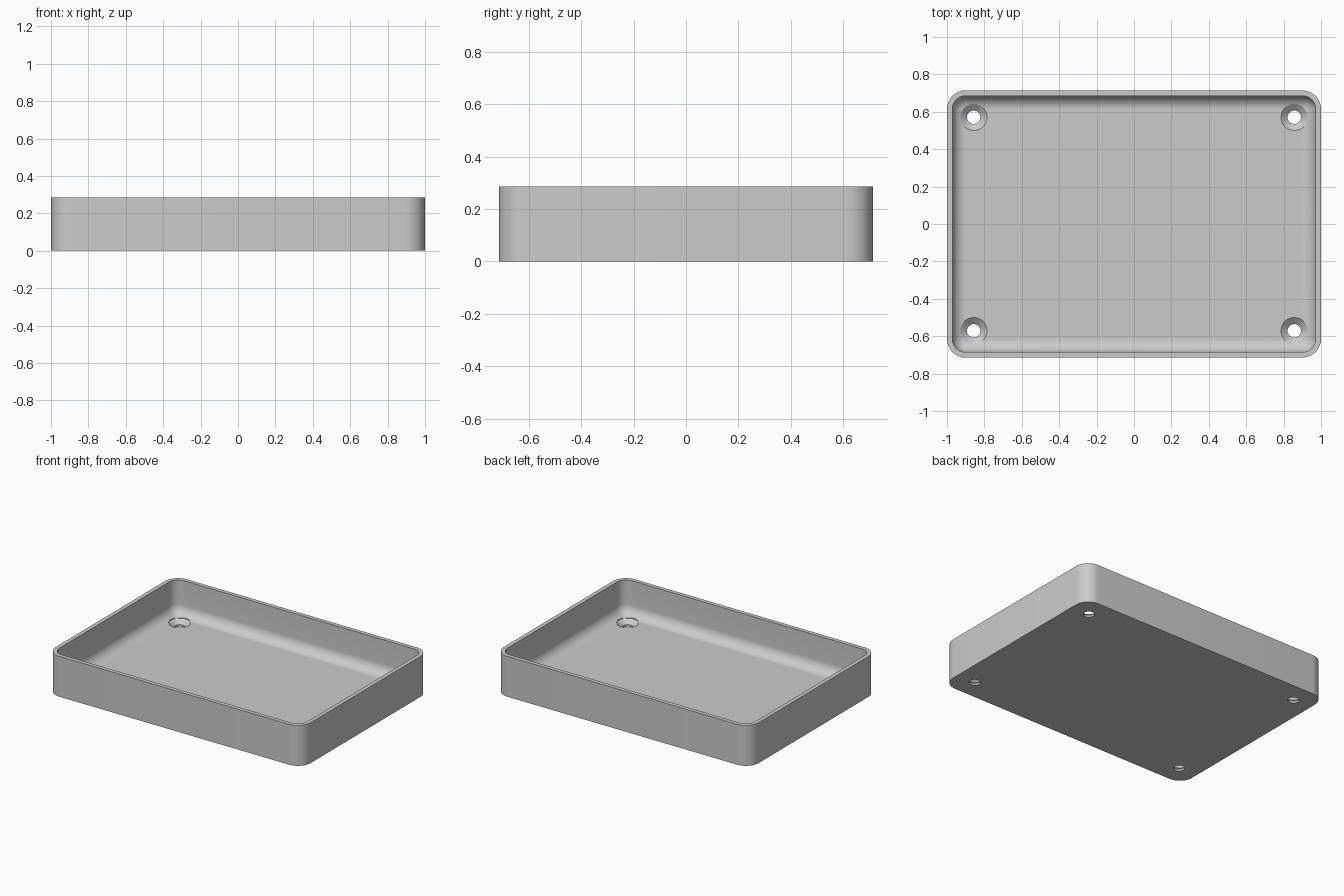
import bpy
import bmesh
from math import sin, cos, pi

HALF_X, HALF_Y, HEIGHT = 1.0, 0.714, 0.286
CORNER, WALL, FLOOR = 0.1, 0.0286, 0.043
FILLET = CORNER - WALL
HOLE_X, HOLE_Y = 0.857, 0.571
STEPS = 12

if "Cube" in bpy.data.objects:
    bpy.data.objects.remove(bpy.data.objects["Cube"], do_unlink=True)

grey = bpy.data.materials.new("plain grey")
colour = (0.6, 0.6, 0.6, 1)
grey.use_nodes = True
grey.diffuse_color = colour
grey.node_tree.nodes["Principled BSDF"].inputs["Base Color"].default_value = colour


def rounded_ring(inset, z):
    """Rounded rectangle, inset from the outer wall."""
    r = max(CORNER - inset, 0.001)
    cx, cy = HALF_X - CORNER, HALF_Y - CORNER
    points = []
    for quarter, (sx, sy) in enumerate([(1, 1), (-1, 1), (-1, -1), (1, -1)]):
        for i in range(STEPS + 1):
            a = (quarter + i / STEPS) * pi / 2
            points.append((sx * cx + r * cos(a), sy * cy + r * sin(a), z))
    return points


def circle_ring(x, y, r, z, sides=48):
    return [(x + r * cos(2 * pi * i / sides), y + r * sin(2 * pi * i / sides), z)
            for i in range(sides)]


def loft(name, rings):
    """Skin a stack of rings and cap both ends."""
    bm = bmesh.new()
    loops = [[bm.verts.new(p) for p in ring] for ring in rings]
    n = len(loops[0])
    for low, high in zip(loops, loops[1:]):
        for i in range(n):
            j = (i + 1) % n
            bm.faces.new((low[i], low[j], high[j], high[i]))
    bm.faces.new(loops[0][::-1])
    bm.faces.new(loops[-1])
    bmesh.ops.recalc_face_normals(bm, faces=bm.faces)
    mesh = bpy.data.meshes.new(name)
    bm.to_mesh(mesh)
    bm.free()
    mesh.materials.append(grey)
    obj = bpy.data.objects.new(name, mesh)
    bpy.context.collection.objects.link(obj)
    return obj


# Tray: outer wall, flat rim, inner wall, rounded fillet, floor
rings = [rounded_ring(0, 0), rounded_ring(0, HEIGHT), rounded_ring(WALL, HEIGHT)]
for i in range(STEPS + 1):
    a = i / STEPS * pi / 2
    rings.append(rounded_ring(WALL + FILLET * (1 - cos(a)),
                              FLOOR + FILLET * (1 - sin(a))))
tray = loft("tray", rings)

# Countersunk screw holes in the four corners
hole_profile = [(0.036, -0.05), (0.036, 0.014), (0.071, FLOOR), (0.071, 0.1)]
bpy.context.view_layer.objects.active = tray
tray.select_set(True)
for sx in (-1, 1):
    for sy in (-1, 1):
        cutter = loft("screw_hole_cutter",
                      [circle_ring(sx * HOLE_X, sy * HOLE_Y, r, z) for r, z in hole_profile])
        cutter.hide_render = True
        mod = tray.modifiers.new("screw_hole", "BOOLEAN")
        mod.operation = "DIFFERENCE"
        mod.solver = "EXACT"
        mod.object = cutter
        bpy.ops.object.modifier_apply(modifier=mod.name)
        bpy.data.objects.remove(cutter, do_unlink=True)

bpy.ops.object.shade_smooth_by_angle(angle=pi / 6)
